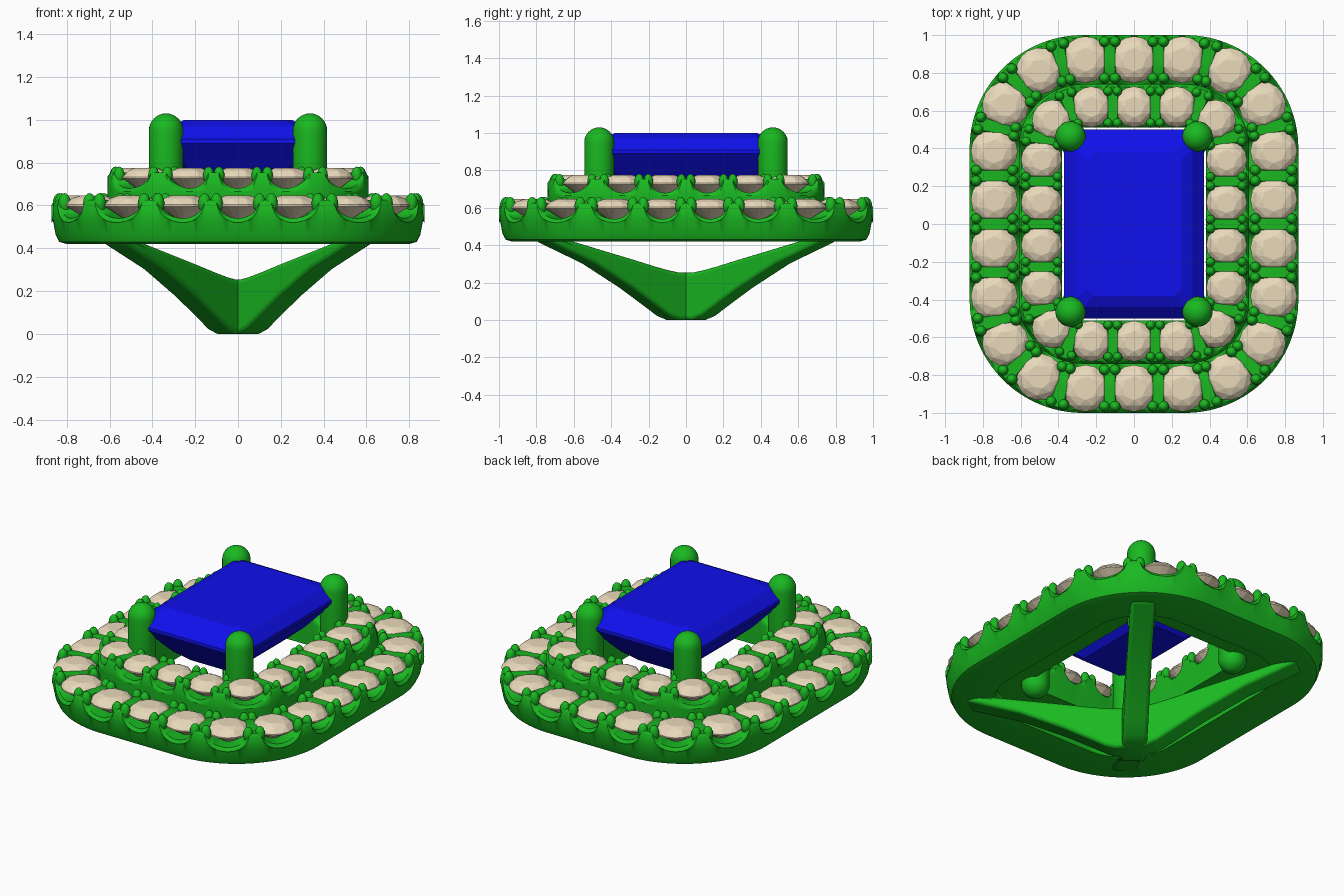
import bpy, bmesh
from math import sin, cos, pi, sqrt
from mathutils import Matrix, Vector

if "Cube" in bpy.data.objects:
    bpy.data.objects.remove(bpy.data.objects["Cube"])

A, B = 0.27, 0.40          # straight half-lengths of the rounded-rectangle track


def material(name, rgb):
    m = bpy.data.materials.new(name)
    m.diffuse_color = (*rgb, 1)
    m.use_nodes = True
    m.node_tree.nodes["Principled BSDF"].inputs["Base Color"].default_value = m.diffuse_color
    return m


METAL = material("green_metal", (0.01, 0.48, 0.015))
BLUE = material("blue_gem", (0.005, 0.005, 0.85))
TAN = material("tan_gem", (0.82, 0.70, 0.50))


def finish(bm, name, mat, smooth=None):
    bmesh.ops.recalc_face_normals(bm, faces=bm.faces)
    me = bpy.data.meshes.new(name)
    bm.to_mesh(me)
    bm.free()
    me.materials.append(mat)
    ob = bpy.data.objects.new(name, me)
    bpy.context.collection.objects.link(ob)
    if smooth:
        bpy.ops.object.select_all(action='DESELECT')
        ob.select_set(True)
        bpy.context.view_layer.objects.active = ob
        bpy.ops.object.shade_smooth_by_angle(angle=smooth)
    return ob


def track(s, r):
    """Core point and outward normal at arc length s of the track with radius r."""
    x, y, ang = 0.0, B, pi / 2
    q = pi * r / 2
    for length, arc in ((A, 0), (q, 1), (2 * B, 0), (q, 1), (2 * A, 0),
                        (q, 1), (2 * B, 0), (q, 1), (A, 0)):
        step = min(s, length)
        if arc:
            ang -= step / r
        else:
            x += step * sin(ang)
            y -= step * cos(ang)
        s -= step
        if s <= 0:
            break
    return Vector((x, y, 0)), Vector((cos(ang), sin(ang), 0))


def bridge(bm, rings, closed):
    n = len(rings[0])
    for i in range(len(rings) - (0 if closed else 1)):
        a, b = rings[i], rings[(i + 1) % len(rings)]
        for j in range(n):
            k = (j + 1) % n
            bm.faces.new((a[j], a[k], b[k], b[j]))


def halo(name, r, count, stone_r, profile, top, depth, inner_bead):
    pitch = (4 * (A + B) + 2 * pi * r) / count
    # scalloped metal band
    bm = bmesh.new()
    rings, sub = [], 18
    for i in range(count * sub):
        p, n = track(i * pitch / sub, r)
        d = abs((i + sub / 2) % sub - sub / 2) * pitch / sub
        dip = depth * sqrt(max(0, 1 - (d / (stone_r * 0.78)) ** 2))
        rings.append([bm.verts.new(p + n * (r + dr) + Vector((0, 0, z - (dip if z > top - 0.03 else 0))))
                      for dr, z in profile])
    bridge(bm, rings, True)
    finish(bm, name + "_band", METAL, 0.8)

    # bead claws, two pairs in every gap
    bm = bmesh.new()
    k = stone_r / 0.125
    for i in range(count):
        for side in (-1, 1):
            p, n = track((i + 0.5) * pitch + side * 0.028 * k, r)
            for dr in (-inner_bead, 0.096 * k):
                c = p + n * (r + dr) + Vector((0, 0, top - 0.022))
                bmesh.ops.create_uvsphere(bm, u_segments=12, v_segments=8, radius=0.03 * k,
                                          matrix=Matrix.Translation(c) @ Matrix.Diagonal((1, 1, 1.6, 1)))
    finish(bm, name + "_beads", METAL, 1.2)

    # faceted round stones
    bm = bmesh.new()
    for i in range(count):
        p, n = track(i * pitch, r)
        t = Vector((-n.y, n.x, 0))
        c = p + n * r + Vector((0, 0, top - 0.028))
        pts = [c - Vector((0, 0, 0.085))]
        for num, rad, z, off in ((8, 0.5, 0.042, 0), (8, 0.8, 0.028, 0.5), (16, 1, 0, 0), (16, 1, -0.008, 0)):
            for j in range(num):
                a = 2 * pi * (j + off) / num
                pts.append(c + (n * cos(a) + t * sin(a)) * rad * stone_r + Vector((0, 0, z)))
        bmesh.ops.convex_hull(bm, input=[bm.verts.new(v) for v in pts])
    finish(bm, name + "_stones", TAN)


# Two stepped halos
halo("outer_halo", 0.47, 22, 0.124,
     [(-0.15, 0.42), (0.06, 0.42), (0.095, 0.43), (0.112, 0.465), (0.124, 0.53), (0.13, 0.605),
      (0.115, 0.625), (0, 0.625), (-0.12, 0.625), (-0.14, 0.605), (-0.15, 0.52)],
     0.632, 0.085, 0.098)
halo("inner_halo", 0.22, 18, 0.108,
     [(-0.11, 0.52), (0.115, 0.52), (0.118, 0.58), (0.12, 0.665), (0.12, 0.735),
      (0.105, 0.755), (0, 0.755), (-0.09, 0.755), (-0.108, 0.735), (-0.11, 0.66)],
     0.762, 0.075, 0.085)

# Step-cut centre stone
bm = bmesh.new()
rings = []
for x, y, z in ((0.15, 0.28, 0.66), (0.23, 0.365, 0.73), (0.30, 0.43, 0.81), (0.37, 0.50, 0.89),
                (0.37, 0.50, 0.91), (0.31, 0.44, 0.97), (0.25, 0.38, 1.0)):
    c = 0.15 * x
    rings.append([bm.verts.new((px, py, z)) for px, py in (
        (x, y - c), (x - c, y), (c - x, y), (-x, y - c), (-x, c - y), (c - x, -y), (x - c, -y), (x, c - y))])
bridge(bm, rings, False)
bm.faces.new(rings[0])
bm.faces.new(rings[-1])
finish(bm, "centre_stone", BLUE)

# Four round-ended corner prongs
bm = bmesh.new()
for sx in (-1, 1):
    for sy in (-1, 1):
        res = bmesh.ops.create_uvsphere(bm, u_segments=32, v_segments=16, radius=0.08)
        for v in res["verts"]:
            v.co.z += 0.95 if v.co.z > -0.001 else 0.51
            v.co += Vector((sx * 0.336, sy * 0.464, 0))
finish(bm, "corner_prongs", METAL, 0.8)

# Four diagonal basket arms meeting at the foot
for name, sx, sy in (("front_left", -1, -1), ("front_right", 1, -1), ("back_left", -1, 1), ("back_right", 1, 1)):
    d = Vector((0.6 * sx, 0.8 * sy, 0))
    side = Vector((-d.y, d.x, 0)) * 0.07
    bm = bmesh.new()
    rings = []
    for t, lo, hi in ((-0.04, 0, 0.25), (0.09, 0, 0.255), (0.15, 0.02, 0.265), (0.24, 0.075, 0.285),
                      (0.4, 0.17, 0.325), (0.65, 0.3, 0.385), (0.96, 0.42, 0.46)):
        rings.append([bm.verts.new(d * t + side * s + Vector((0, 0, z)))
                      for s, z in ((-1, lo), (1, lo), (1, hi), (-1, hi))])
    bridge(bm, rings, False)
    bm.faces.new(rings[0])
    bm.faces.new(rings[-1])
    ob = finish(bm, name + "_arm", METAL, 0.8)
    bev = ob.modifiers.new("soft_edges", 'BEVEL')
    bev.width, bev.segments, bev.limit_method, bev.angle_limit = 0.025, 3, 'ANGLE', 0.9
